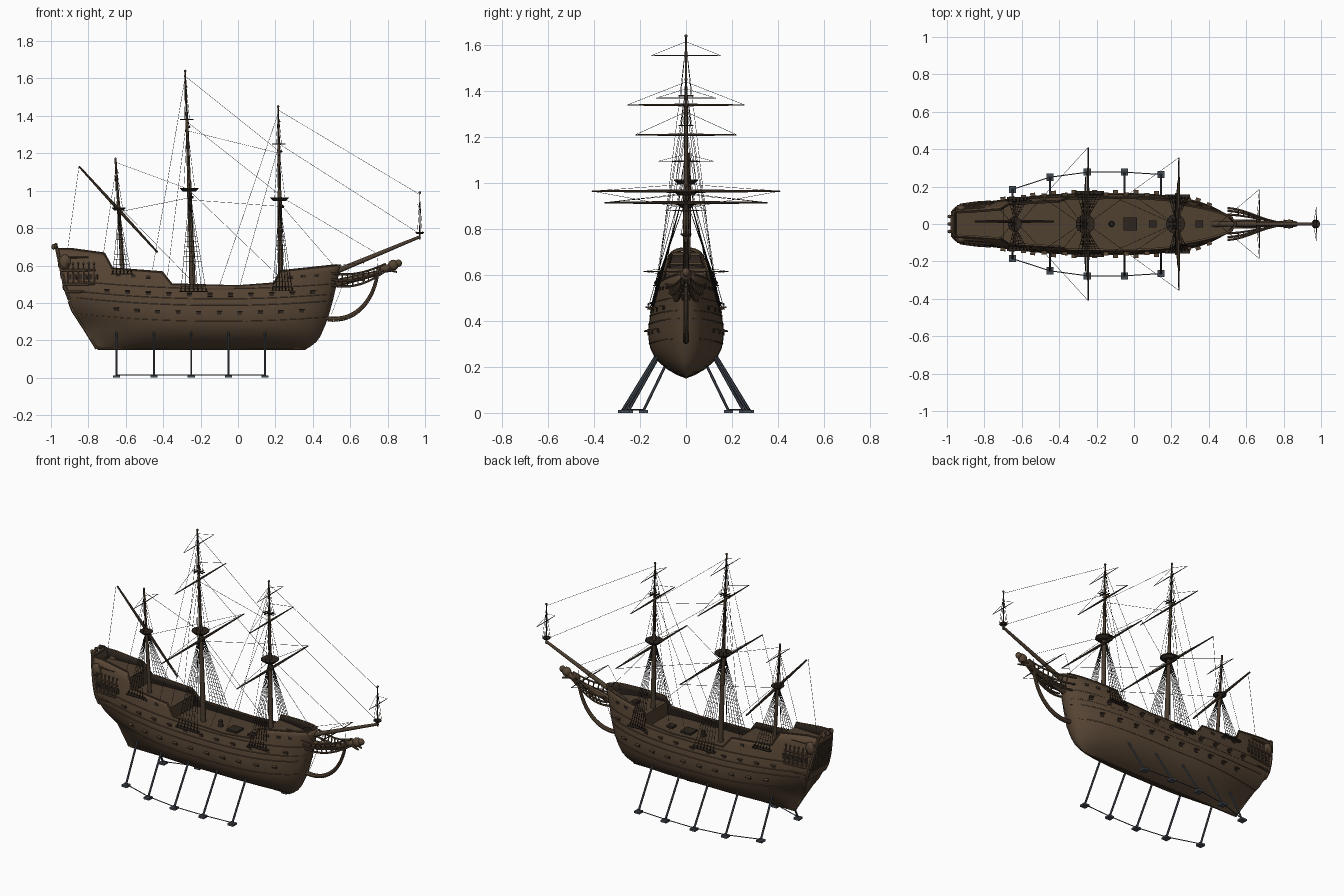
import bpy, bmesh, math
from mathutils import Vector, Matrix

if "Cube" in bpy.data.objects:
    bpy.data.objects.remove(bpy.data.objects["Cube"])


def material(name, rgb):
    m = bpy.data.materials.new(name)
    m.use_nodes = True
    m.diffuse_color = (*rgb, 1)
    m.node_tree.nodes["Principled BSDF"].inputs["Base Color"].default_value = (*rgb, 1)
    return m


HULL = material("hull_brown", (.093, .059, .034))
DECK = material("deck_brown", (.08, .052, .031))
DARK = material("dark_wood", (.026, .018, .013))
SPAR = material("spar_brown", (.07, .047, .029))
ROPE = material("rope_black", (.012, .011, .01))
STAND = material("stand_grey", (.06, .072, .09))


def finish(name, bm, *mats, smooth=True):
    me = bpy.data.meshes.new(name)
    bm.to_mesh(me)
    bm.free()
    ob = bpy.data.objects.new(name, me)
    bpy.context.collection.objects.link(ob)
    for m in mats:
        me.materials.append(m)
    if smooth:
        bpy.ops.object.select_all(action='DESELECT')
        ob.select_set(True)
        bpy.context.view_layer.objects.active = ob
        bpy.ops.object.shade_smooth_by_angle(angle=math.radians(40))
    return ob


def tube(bm, a, b, r0, r1=None, n=8):
    a, b = Vector(a), Vector(b)
    d = b - a
    mat = Matrix.Translation((a + b) / 2) @ d.to_track_quat('Z', 'Y').to_matrix().to_4x4()
    bmesh.ops.create_cone(bm, cap_ends=True, segments=n, radius1=r0,
                          radius2=r0 if r1 is None else r1, depth=d.length, matrix=mat)


def path(bm, pts, r0, r1=None, n=6):
    r1 = r0 if r1 is None else r1
    k = len(pts) - 1
    for i in range(k):
        tube(bm, pts[i], pts[i + 1], r0 + (r1 - r0) * i / k, r0 + (r1 - r0) * (i + 1) / k, n)


def bezier(a, b, c, d, n=10):
    a, b, c, d = map(Vector, (a, b, c, d))
    ts = [i / n for i in range(n + 1)]
    return [a * (1-t)**3 + b * 3*t*(1-t)**2 + c * 3*t*t*(1-t) + d * t**3 for t in ts]


def box(bm, loc, size, base=Matrix()):
    bmesh.ops.create_cube(bm, size=1, matrix=base @ Matrix.Translation(loc) @ Matrix.Diagonal((*size, 1)))


def ball(bm, loc, size):
    bmesh.ops.create_uvsphere(bm, u_segments=10, v_segments=7, radius=1,
                              matrix=Matrix.Translation(loc) @ Matrix.Diagonal((*size, 1)))


# Hull lines: profiles of stern, bow, midsection, transom and sheer
def interp(pts, t):
    for (t0, v0), (t1, v1) in zip(pts, pts[1:]):
        if t <= t1:
            return v0 + (v1 - v0) * max(0, (t - t0) / (t1 - t0))
    return pts[-1][1]


STERN = [(.15, -.75), (.25, -.81), (.36, -.88), (.48, -.925), (.7, -.97)]
BOW = [(.15, .36), (.18, .41), (.22, .44), (.3, .475), (.4, .505), (.6, .55)]
SECTION = [(.15, 0), (.165, .04), (.19, .083), (.22, .118), (.25, .141), (.28, .155), (.32, .163),
           (.36, .165), (.42, .157), (.5, .14), (.57, .122), (.63, .1), (.7, .072)]
TRANSOM = [(.15, .03), (.28, .08), (.34, .3), (.4, .53), (.46, .66), (.58, .74), (.7, .86)]
SHEER = [(-.97, .69), (-.9, .69), (-.72, .665), (-.69, .585), (-.42, .565), (-.37, .5), (0, .49),
         (.2, .505), (.225, .57), (.55, .605)]


def width(u, z):
    p = 1
    if u > .58:
        p = math.sqrt(max(0, 1 - ((u - .58) / .42) ** 2.5))
    elif u < .45:
        p = 1 - (1 - interp(TRANSOM, z)) * ((.45 - u) / .45) ** 2.2
    return p * interp(SECTION, z)


def hull_u(u, z, side):
    xs, xb = interp(STERN, z), interp(BOW, z)
    return Vector((xs + (xb - xs) * u, side * width(u, z), z))


def hull_x(x, z, side, out=0):
    xs, xb = interp(STERN, z), interp(BOW, z)
    p = hull_u(min(1, max(0, (x - xs) / (xb - xs))), z, side)
    p.y += side * out
    return p


def frame(x, z, side):
    t = (hull_x(x + .01, z, side) - hull_x(x - .01, z, side)).normalized() * -side
    up = (hull_x(x, z + .01, side) - hull_x(x, z - .01, side)).normalized()
    n = t.cross(up).normalized()
    rot = Matrix((t, n.cross(t), n)).transposed().to_4x4()
    return Matrix.Translation(hull_x(x, z, side)) @ rot


bm = bmesh.new()
us = sorted({(x + .97) / 1.52 for x, _ in SHEER} | {i / 44 for i in range(45)} | {.985, .995})
low = [z for z, _ in SECTION[:9]] + [.45, .475]
grids = {}
for side in (-1, 1):
    cols = []
    for u in us:
        top = interp(SHEER, -.97 + 1.52 * u)
        zs = low + [.475 + (top - .475) * k / 4 for k in (1, 2, 3, 4)]
        cols.append([bm.verts.new(hull_u(u, z, side)) for z in zs])
    grids[side] = cols
    for a, b in zip(cols, cols[1:]):
        for i in range(len(a) - 1):
            bm.faces.new((a[i], b[i], b[i + 1], a[i + 1]))
for i in range(len(cols[0]) - 1):
    l, r = grids[-1][0], grids[1][0]
    bm.faces.new((l[i], l[i + 1], r[i + 1], r[i]))
bmesh.ops.remove_doubles(bm, verts=bm.verts, dist=.0002)
bmesh.ops.recalc_face_normals(bm, faces=bm.faces)
bm.normal_update()
if sum(f.normal.y * f.calc_center_median().y for f in bm.faces) < 0:
    bmesh.ops.reverse_faces(bm, faces=bm.faces)
hull = finish("hull", bm, HULL, DARK)
mod = hull.modifiers.new("planking", 'SOLIDIFY')
mod.thickness, mod.offset, mod.material_offset = .009, -1, 1

bm = bmesh.new()
tube(bm, (-.75, 0, .157), (.36, 0, .157), .008)
finish("keel", bm, HULL)

# Decks and the bulkheads between them
bm = bmesh.new()
for x0, x1, z, below in ((-.95, -.7, .63, .53), (-.71, -.4, .53, .45), (-.42, .23, .45, .45), (.215, .53, .535, .45)):
    rows = []
    for i in range(15):
        p = hull_x(x0 + (x1 - x0) * i / 14, z, 1, -.005)
        rows.append([bm.verts.new((p.x, s * max(p.y, .001), z)) for s in (-1, 1)])
    for a, b in zip(rows, rows[1:]):
        bm.faces.new((a[0], b[0], b[1], a[1]))
    if below < z:
        x = x0 if x0 > 0 else x1
        w = hull_x(x, z, 1).y
        box(bm, (x, 0, (z + below) / 2), (.008, 2 * w - .01, z - below))
finish("decks", bm, DECK)

# Deck fittings: hatches and capstan
bm = bmesh.new()
for x, z, l in ((-.02, .455, .07), (.1, .455, .04), (.35, .54, .04)):
    box(bm, (x, 0, z), (l, l, .014))
tube(bm, (-.12, 0, .45), (-.12, 0, .485), .016, .012, 10)
finish("deck_fittings", bm, DARK)

# Wales, rail caps, gun ports and their open lids
wales, ports, lids = bmesh.new(), bmesh.new(), bmesh.new()
for side in (-1, 1):
    for z in (.3, .385, .42, .475):
        pts = [hull_x(x, z + .045 * ((x + .1) / .8) ** 2, side) for x in [-.86 + 1.36 * i / 30 for i in range(31)]]
        path(wales, pts, .003, n=5)
    path(wales, [hull_u(u, interp(SHEER, -.97 + 1.52 * u), side) for u in us if u < .99], .005, n=5)
    rows = [(-.7 + .11 * i, .44) for i in range(11)] + [(-.65 + .11 * i, .345) for i in range(10)]
    rows += [(x, .53) for x in (-.64, -.56, -.48, .28, .35, .42)]
    for x, z in rows:
        m = frame(x, z + .04 * ((x + .1) / .8) ** 2, side)
        box(ports, (0, 0, .001), (.025, .015, .004), m)
        if z < .5:
            box(lids, (0, .009, .009), (.027, .004, .018), m)
finish("wales", wales, HULL)
finish("gun_ports", ports, DARK, smooth=False)
finish("port_lids", lids, HULL, smooth=False)

# Stern galleries, transom mouldings, windows, lanterns and rudder
trim, glass = bmesh.new(), bmesh.new()
for side in (-1, 1):
    for z, end in ((.46, -.82), (.5, -.77), (.575, -.76), (.645, -.8)):
        start = interp(STERN, z)
        path(trim, [hull_x(start + (end - start) * i / 6, z, side, .006) for i in range(7)], .008, .005)
    for i in range(6):
        x = -.91 + .028 * i
        tube(trim, hull_x(x, .5, side, .006), hull_x(x, .575, side, .006), .005, n=6)
        tube(trim, hull_x(x, .575, side, .01), hull_x(x, .605, side, .01), .006, .003, 6)
        ball(trim, hull_x(x, .61, side, .01), (.006, .006, .006))
        box(glass, (0, 0, .003), (.013, .03, .005), frame(x + .014, .54, side))
    ball(trim, hull_x(-.925, .62, side), (.032, .02, .04))
    path(trim, [hull_u(0, .42 + .27 * i / 6, side) for i in range(7)], .01)
for z in (.42, .47, .53, .59, .65, .69):
    p = hull_u(0, z, 1)
    tube(trim, (p.x, -p.y, z), (p.x, p.y, z), .01, n=6)
for z in (.5, .56, .62):
    p = hull_u(0, z, 1)
    for k in range(-3, 4):
        box(glass, (p.x - .004, k * p.y / 4, z), (.008, .013, .034))
        tube(trim, (p.x - .004, (k + .5) * p.y / 4, z - .03), (p.x - .01, (k + .5) * p.y / 4, z + .03), .004, n=5)
w = width(0, .69)
path(trim, bezier((-.97, -w, .69), (-.975, -w * .6, .72), (-.975, w * .6, .72), (-.97, w, .69)), .009)
for y in (-.04, 0, .04):
    tube(trim, (-.965, y, .685), (-.985, y, .695), .003)
    ball(trim, (-.987, y, .7), (.011, .01, .016))
path(trim, [(interp(STERN, z) - .002, 0, z) for z in (.155, .2, .25, .31, .36, .41)], .008, .011)
finish("stern_carving", trim, HULL)
finish("stern_windows", glass, DARK, smooth=False)

# Beakhead rails, stem knee and carved figurehead
bm = bmesh.new()
path(bm, bezier((.48, 0, .315), (.62, 0, .295), (.72, 0, .4), (.745, 0, .55), 14), .014, .009, 8)
for side in (-1, 1):
    rails = [bezier((.5, side * w, z), (.6, side * w * .95, z - .02), (.68, side * .02, z), (.79, side * .008, z + dz))
             for z, w, dz in ((.56, .085, .05), (.525, .07, .06), (.495, .05, .075))]
    for r in rails:
        path(bm, r, .007, .005)
    for i in range(2, 10):
        path(bm, [r[i] for r in rails], .004)
box(bm, (.6, 0, .52), (.16, .05, .008))
tube(bm, (.5, 0, .5), (.77, 0, .565), .022, .014)
ball(bm, (.79, 0, .585), (.055, .018, .022))
ball(bm, (.83, 0, .602), (.03, .025, .029))
ball(bm, (.858, 0, .612), (.02, .017, .02))
for side in (-1, 1):
    tube(bm, (.8, side * .015, .58), (.85, side * .015, .565), .008, .005)
finish("beakhead", bm, HULL)

# Masts, fighting tops, yards and rigging
masts, tops, yards, ropes = (bmesh.new() for _ in range(4))


def rope(*pts, r=.0011):
    for a, b in zip(pts, pts[1:]):
        tube(ropes, a, b, r, n=3)


def mast(base, head, zs, radius, top_r):
    base, head = Vector(base), Vector(head)
    at = lambda z: base.lerp(head, (z - base.z) / (head.z - base.z))
    levels = [base.z] + zs + [head.z]
    for i in range(len(levels) - 1):
        r = radius * (1, .62, .36)[i]
        tube(masts, at(levels[i]), at(levels[i + 1] + (.04 if i < len(zs) else 0)), r, r * .75, 10)
    ball(masts, head, (.007, .007, .007))
    for i, z in enumerate(zs):
        p = at(z)
        r = top_r
        if i == 0:
            tube(tops, p - Vector((0, 0, .3 * r)), p, r * .7, r, 14)
            tube(tops, p, p + Vector((0, 0, .005)), r * 1.05, n=14)
        else:
            r = top_r * .5
            for k in (-1, 1):
                box(tops, p + Vector((0, k * .009, 0)), (top_r * 1.5, .004, .005))
                box(tops, p + Vector((k * .011, 0, 0)), (.004, top_r * 1.3, .005))
        upper = at(levels[i + 2] - .02)
        for side in (-1, 1):
            for k in (-1, 0, 1):
                rope(p + Vector((k * r * .6, side * r * .9, 0)), upper)
    return at


def shrouds(x0, x1, zb, at, zt, count=7, rungs=20):
    for side in (-1, 1):
        feet = [hull_x(x0 + (x1 - x0) * i / (count - 1), zb, side, .015) for i in range(count)]
        peak = at(zt) + Vector((0, side * .012, 0))
        for f in feet:
            rope(f, peak, r=.0014)
            ball(ropes, f + Vector((0, 0, .012)), (.004, .004, .006))
        for i in range(1, rungs):
            rope(feet[0].lerp(peak, i / rungs), feet[-1].lerp(peak, i / rungs))
        box(tops, (feet[0] + feet[-1]) / 2, (abs(x1 - x0) + .02, .024, .005))


def yard(x, z, half, r, lift):
    for side in (-1, 1):
        tube(yards, (x, 0, z), (x, side * half, z), r, r * .4)
        rope((x, side * half, z), (x - .015, 0, z + lift))


main = mast((-.24, 0, .44), (-.283, 0, 1.64), [1.01, 1.38], .016, .049)
fore = mast((.23, 0, .44), (.215, 0, 1.45), [.96, 1.25], .015, .049)
mizzen = mast((-.612, 0, .5), (-.655, 0, 1.17), [.905], .012, .036)
sprit = mast((.972, 0, .74), (.972, 0, .99), [.775], .005, .022)
shrouds(-.305, -.17, .46, main, 1.0)
shrouds(.185, .29, .465, fore, .95)
shrouds(-.67, -.57, .555, mizzen, .895, 6, 13)
tube(masts, (.42, 0, .525), (.975, 0, .755), .016, .008, 10)

for x, z, half, r, lift in ((-.245, .965, .41, .008, .03), (.24, .915, .355, .008, .04), (-.26, 1.34, .255, .006, .1),
                            (.232, 1.21, .22, .006, .1), (-.273, 1.555, .15, .003, .06), (.225, 1.37, .13, .003, .04),
                            (-.64, 1.095, .12, .003, .03), (.67, .615, .185, .004, .03), (.975, .88, .09, .003, .05)):
    yard(x, z, half, r, lift)
tube(yards, (-.64, .014, .9), (-.85, .014, 1.13), .009, .005)
tube(yards, (-.64, .014, .9), (-.43, .014, .67), .009, .005)

# Stays along the centreline, written as x, z pairs
for a, b, c, d in ((-.28, 1.61, .22, 1.21), (-.275, 1.37, .22, .98), (-.26, 1, .21, .55), (.217, 1.43, .97, .98),
                   (.22, 1.25, .97, .77), (.225, .97, .75, .66), (.225, .93, .52, .59), (-.65, 1.15, -.27, 1.01),
                   (-.62, .9, -.25, .52), (-.27, 1.32, .22, 1.2), (-.85, 1.13, -.91, .69), (.6, .6, .5, .34),
                   (.75, .66, .74, .55)):
    rope((a, 0, b), (c, 0, d))
# Backstays and braces on both sides
for side in (-1, 1):
    for a, b, x, z in ((-.282, 1.61, -.46, .56), (-.275, 1.38, -.38, .52), (.217, 1.42, -.1, .49),
                       (.22, 1.25, .01, .49), (-.65, 1.14, -.72, .66)):
        rope((a, 0, b), hull_x(x, z, side))
    for x, y, z, bx, bz in ((-.245, .41, .965, -.62, .89), (.24, .355, .915, -.25, .95), (.67, .185, .615, .45, .59)):
        rope((x, side * y, z), (bx, 0, bz))
finish("masts", masts, SPAR)
finish("fighting_tops", tops, DARK)
finish("yards", yards, SPAR)
finish("rigging", ropes, ROPE, smooth=False)

# Display cradle
bm = bmesh.new()
feet = [(-.65, .185), (-.45, .25), (-.25, .277), (-.05, .277), (.145, .265)]
for side in (-1, 1):
    for x, y in feet:
        box(bm, (x, side * y, .006), (.038, .038, .012))
        tube(bm, (x, side * y, .01), hull_x(x, .245, side, -.004), .006, n=6)
    path(bm, [(x, side * y, .014) for x, y in feet], .003)
finish("display_cradle", bm, STAND, smooth=False)
